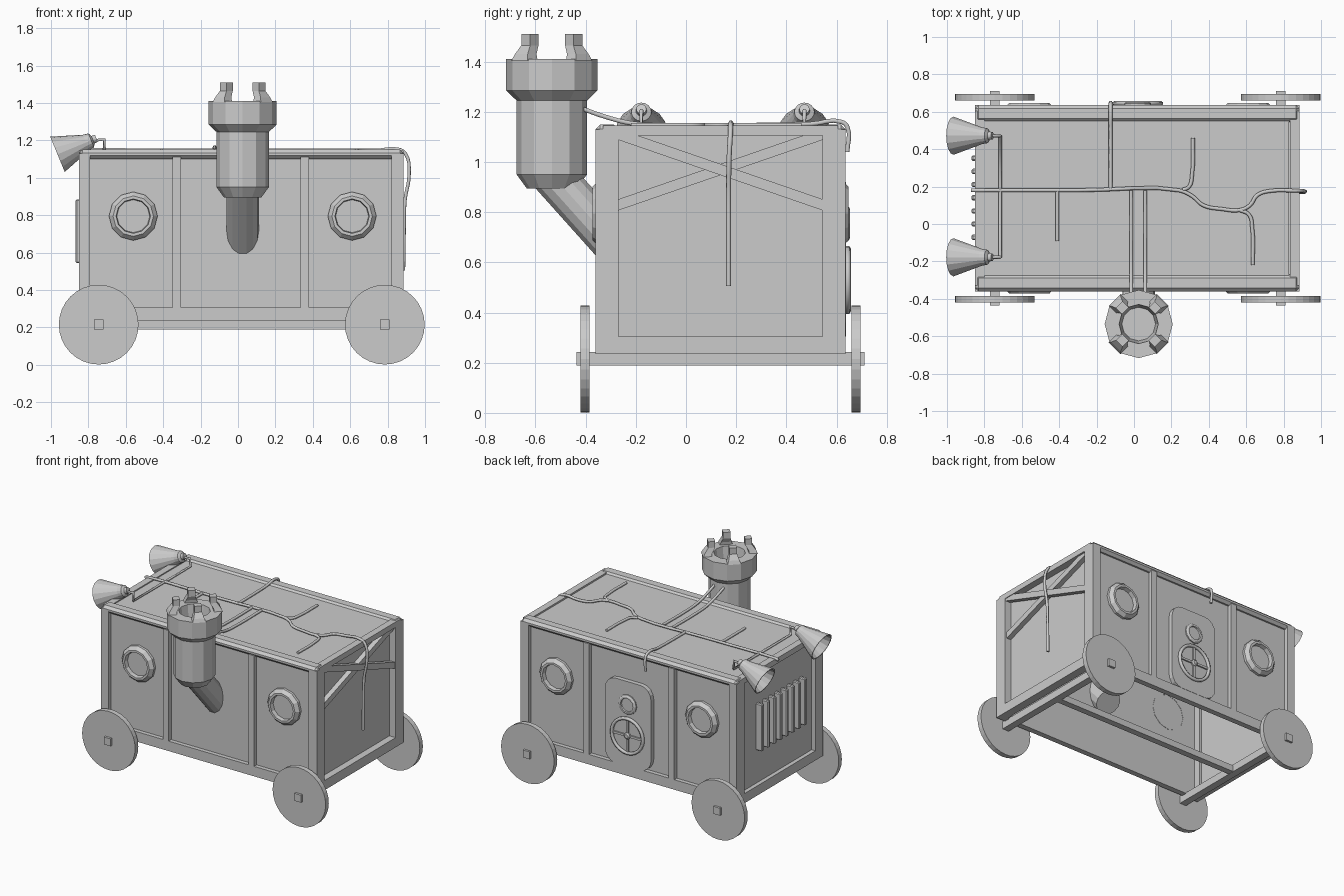
import bpy, bmesh, math
from mathutils import Vector, Matrix

if "Cube" in bpy.data.objects:
    bpy.data.objects.remove(bpy.data.objects["Cube"])


def finish(bm, name):
    bmesh.ops.recalc_face_normals(bm, faces=bm.faces)
    me = bpy.data.meshes.new(name)
    bm.to_mesh(me)
    bm.free()
    ob = bpy.data.objects.new(name, me)
    bpy.context.collection.objects.link(ob)
    return ob


def box(name, x0, x1, y0, y1, z0, z1, bevel=0):
    bm = bmesh.new()
    m = Matrix.Translation(((x0 + x1) / 2, (y0 + y1) / 2, (z0 + z1) / 2))
    bmesh.ops.create_cube(bm, size=1, matrix=m @ Matrix.Diagonal((x1 - x0, y1 - y0, z1 - z0, 1)))
    if bevel:
        bmesh.ops.bevel(bm, geom=bm.edges[:], offset=bevel, segments=1, affect='EDGES')
    return finish(bm, name)


def aim(origin, direction):
    q = Vector(direction).to_track_quat('Z', 'Y')
    return Matrix.Translation(origin) @ q.to_matrix().to_4x4()


def lathe(name, profile, sides, origin, direction=(0, 0, 1)):
    """Spin (radius, height) points about a direction; zero radius closes an end."""
    bm = bmesh.new()
    rings = []
    for r, h in profile:
        n = sides if r else 1
        rings.append([bm.verts.new((r * math.cos(2 * math.pi * i / sides),
                                    r * math.sin(2 * math.pi * i / sides), h)) for i in range(n)])
    for a, b in zip(rings, rings[1:]):
        for i in range(sides):
            j = (i + 1) % sides
            vs = [a[i % len(a)], a[j % len(a)], b[j % len(b)], b[i % len(b)]]
            bm.faces.new(list(dict.fromkeys(vs)))
    bm.transform(aim(origin, direction))
    return finish(bm, name)


def tube(name, pts, r=0.01, smooth=True, closed=False):
    cu = bpy.data.curves.new(name, 'CURVE')
    cu.dimensions = '3D'
    cu.bevel_depth, cu.bevel_resolution, cu.use_fill_caps = r, 1, True
    if smooth:
        sp = cu.splines.new('BEZIER')
        sp.bezier_points.add(len(pts) - 1)
        for b, p in zip(sp.bezier_points, pts):
            b.co = p
            b.handle_left_type = b.handle_right_type = 'AUTO'
        sp.resolution_u = 4
    else:
        sp = cu.splines.new('POLY')
        sp.points.add(len(pts) - 1)
        for b, p in zip(sp.points, pts):
            b.co = (*p, 1)
    sp.use_cyclic_u = closed
    ob = bpy.data.objects.new(name, cu)
    bpy.context.collection.objects.link(ob)
    bpy.ops.object.select_all(action='DESELECT')
    ob.select_set(True)
    bpy.context.view_layer.objects.active = ob
    bpy.ops.object.convert(target='MESH')


X0, X1, Y0, Y1, Z0, Z1 = -0.85, 0.885, -0.36, 0.635, 0.235, 1.15
YC = (Y0 + Y1) / 2

# Wall and roof sheets, open underneath
box("front_panel", X0 + .04, X1 - .05, Y0 + .03, Y0 + .04, Z0, 1.12)
box("back_panel", X0 + .04, X1 - .05, Y1 - .04, Y1 - .03, Z0, 1.12)
box("left_panel", X0 + .03, X0 + .04, Y0 + .03, Y1 - .03, Z0, 1.12)
box("right_panel", X1 - .06, X1 - .05, Y0 + .03, Y1 - .03, Z0, 1.12)
box("roof_panel", X0 + .03, X1 - .055, Y0 + .03, Y1 - .03, 1.125, 1.137)

# Frame: corner posts, rails and intermediate posts
for side, y, s in (("front", Y0, 1), ("back", Y1, -1)):
    def beam(name, x0, x1, z0, z1, d=.04, bevel=0):
        box(side + name, x0, x1, min(y, y + s * d), max(y, y + s * d), z0, z1, bevel)
    beam("_left_post", X0, X0 + .06, Z0, 1.13, .09)
    beam("_right_post", X1 - .065, X1, Z0, 1.13, .09)
    beam("_bottom_rail", X0, X1, Z0, .307)
    beam("_top_rail", X0, X1, 1.10, Z1, .09, .018)
    beam("_post_a", -.35, -.305, .30, 1.11)
    beam("_post_b", .335, .38, .30, 1.11)
for side, x, s in (("left", X0, 1), ("right", X1, -1)):
    a, b = sorted((x, x + s * .05))
    box(side + "_bottom_rail", a, b, Y0 + .03, Y1 - .03, Z0, .305)
    box(side + "_top_rail", a, b, Y0 + .03, Y1 - .03, 1.105, 1.145)

# Crossed braces on the right end
for i, s in enumerate((1, -1)):
    p = Vector((.862 - i * .008, YC - s * .42, 1.115))
    q = Vector((.862 - i * .008, YC + s * .42, .825))
    d = q - p
    bm = bmesh.new()
    rot = Matrix.Rotation(math.atan2(d.z, d.y), 4, 'X')
    bmesh.ops.create_cube(bm, size=1, matrix=Matrix.Translation((p + q) / 2) @ rot
                          @ Matrix.Diagonal((.036, d.length, .042, 1)))
    finish(bm, "brace_%d" % i)

# Chassis, axles and wheels
box("chassis_beam", -.745, .785, YC - .023, YC + .023, .19, .236)
for name, x in (("left", -.745), ("right", .785)):
    box(name + "_axle", x - .026, x + .026, -.437, .712, .188, .242)
    for side, y in (("front", -.42), ("back", .66)):
        lathe("%s_%s_wheel" % (side, name), [(0, 0), (.213, 0), (.213, .036), (0, .036)],
              32, (x, y, .215), (0, 1, 0))

# Portholes on both long sides
ring = [(.13, -.012), (.13, .018), (.108, .042), (.092, .042), (.088, .012), (0, .012), (0, -.012), (.13, -.012)]
for side, y, s in (("front", Y0 + .03, -1), ("back", Y1 - .03, 1)):
    for n, x in enumerate((-.56, .61)):
        lathe("%s_porthole_%d" % (side, n), ring[:6], 12, (x, y, .795), (0, s, 0))

# Back door: rounded slab, small window and valve wheel
bm = bmesh.new()
corners = []
for cx, cz, a0 in ((.1, .83, 0), (-.1, .83, 90), (-.1, .395, 180), (.1, .395, 270)):
    for k in range(5):
        a = math.radians(a0 + k * 22.5)
        corners.append(bm.verts.new((.02 + cx + .085 * math.cos(a), Y1 - .035, cz + .09 * math.sin(a))))
face = bm.faces.new(corners)
ext = bmesh.ops.extrude_face_region(bm, geom=[face])
bmesh.ops.translate(bm, vec=(0, .037, 0), verts=[v for v in ext['geom'] if isinstance(v, bmesh.types.BMVert)])
finish(bm, "door")
DX, DY = .02, Y1 + .002
lathe("door_window", [(.072, 0), (.072, .008), (.06, .016), (.05, .016), (.048, .005), (0, .005)],
      12, (DX, DY, .755), (0, 1, 0))
tube("valve_rim", [(DX + .125 * math.cos(t * math.pi / 12), DY + .008, .53 + .125 * math.sin(t * math.pi / 12))
                   for t in range(24)], .012, False, True)
box("valve_spoke_h", DX - .12, DX + .12, DY, DY + .01, .522, .538)
box("valve_spoke_v", DX - .008, DX + .008, DY, DY + .01, .41, .65)
lathe("valve_hub", [(.024, 0), (.024, .012), (.014, .02), (0, .02)], 10, (DX, DY, .53), (0, 1, 0))

# Louvres on the left end
for i in range(8):
    y = .352 - i * .0705
    box("louvre_%d" % i, -.868, -.81, y - .014, y + .014, .545, .885, .006)

# Chimney: sloping pipe, barrel, flared hollow cap
CX, CY = .025, -.535
down = Vector((0, .30, -.335))
lathe("chimney_pipe", [(.087, 0), (.087, down.length), (0, down.length)], 14, (CX, CY, .95), down)
lathe("chimney_barrel", [(0, .895), (.1, .895), (.14, .95), (.14, 1.245), (.182, 1.285), (.182, 1.41),
                         (.105, 1.41), (.09, 1.30), (0, 1.30)], 12, (CX, CY, 0))
# Crown of four bent teeth
for k in range(4):
    bm = bmesh.new()
    secs = [(.125, .182, .045, 1.405), (.122, .172, .036, 1.43), (.1, .147, .025, 1.465), (.1, .147, .025, 1.51)]
    rows = [[bm.verts.new(c) for c in ((a, -h, z), (b, -h, z), (b, h, z), (a, h, z))] for a, b, h, z in secs]
    for lo, hi in zip(rows, rows[1:]):
        for i in range(4):
            bm.faces.new((lo[i], lo[(i + 1) % 4], hi[(i + 1) % 4], hi[i]))
    bm.faces.new(rows[0])
    bm.faces.new(rows[-1])
    bm.transform(Matrix.Translation((CX, CY, 0)) @ Matrix.Rotation(math.radians(45 + 90 * k), 4, 'Z'))
    finish(bm, "crown_tooth_%d" % k)

# Roof piping
P = 1.147
tube("main_pipe", [(-.87, .18, 1.14), (-.84, .18, P), (-.3, .18, P), (.24, .18, P), (.31, .15, P), (.37, .1, P),
                   (.47, .08, P), (.57, .075, P), (.62, .1, P), (.66, .155, P), (.74, .178, P), (.86, .178, 1.152),
                   (.895, .178, 1.13), (.915, .172, 1.02), (.893, .17, .88), (.888, .17, .7), (.885, .17, .505)])
tube("branch_a", [(.26, .182, P), (.295, .2, P), (.31, .26, P), (.315, .46, P)])
tube("branch_b", [(.56, .076, P), (.615, .05, P), (.632, -.02, P), (.635, -.22, P)])
tube("branch_c", [(-.41, .18, P), (-.41, -.09, P)])
tube("branch_back", [(-.125, .18, P), (-.125, .5, 1.152), (-.125, .62, 1.16), (-.125, .643, 1.14), (-.125, .643, 1.04)])
for i, x in enumerate((-.015, .06)):
    tube("chimney_feed_%d" % i, [(x, .18, P), (x, -.1, P), (x, -.22, 1.155), (x, -.32, 1.18), (x, -.42, 1.215)])

# Horn lamps on the left with their bracket pipe
aimdir = (-.92, 0, -.38)
for i, y in enumerate((.472, -.178)):
    lathe("lamp_%d" % i, [(0, -.03), (.02, -.03), (.022, -.01), (.04, 0), (.045, .03), (.102, .195),
                          (.094, .195), (.036, .03), (0, .03)], 16, (-.785, y, 1.2), aimdir)
    tube("lamp_bracket_%d" % i, [(-.77, y, 1.2), (-.715, y, 1.205), (-.715, y, P), (-.715, .18, P)], .009, False)
